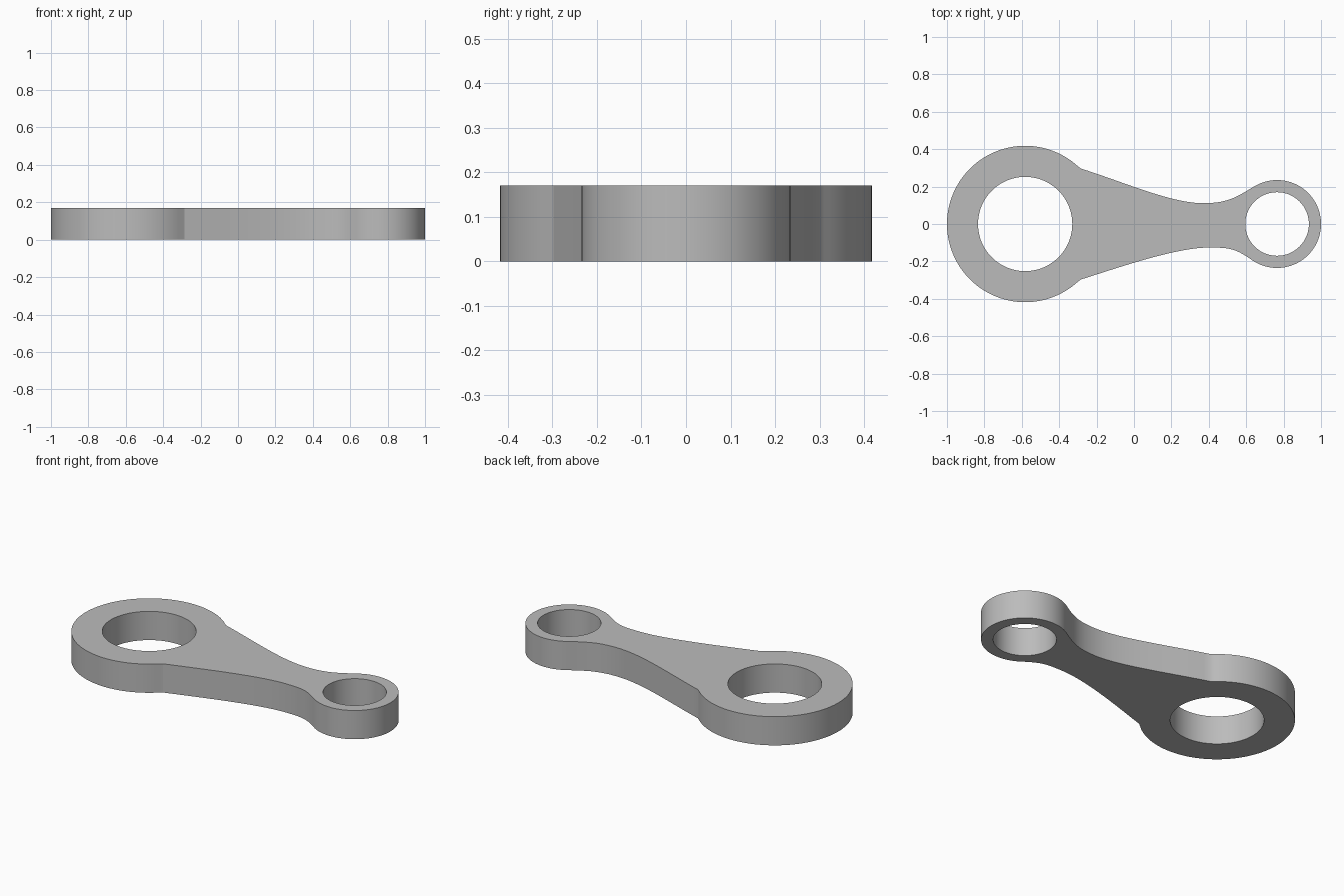
import bpy, bmesh
from math import radians, cos, sin
from mathutils import Vector
from mathutils.geometry import interpolate_bezier

cube = bpy.data.objects.get("Cube")
if cube:
    bpy.data.objects.remove(cube, do_unlink=True)

THICK = 0.17
BIG, BIG_R, BIG_HOLE = Vector((-0.582, 0)), 0.418, 0.252
SMALL, SMALL_R, SMALL_HOLE = Vector((0.765, 0)), 0.235, 0.17


def arc(center, radius, start, end, count):
    """Points on a circle from start to end, in degrees."""
    angles = [radians(start + (end - start) * i / count) for i in range(count + 1)]
    return [center + Vector((cos(a), sin(a))) * radius for a in angles]


def flank(side, neck, join, sweep):
    """Curved edge of the arm, from the big ring through the neck to the small ring."""
    corner = BIG + Vector((0.297, 0.297 * side))
    neck = Vector((neck[0], neck[1] * side))
    join_dir = Vector((cos(radians(join)), sin(radians(join)) * side))
    end = SMALL + join_dir * SMALL_R
    tangent = Vector((-join_dir.y, join_dir.x)) * side
    first = interpolate_bezier(corner, corner + Vector((0.235, -0.075 * side)),
                               neck - Vector((0.17, 0)), neck, 20)
    second = interpolate_bezier(neck, neck + Vector((sweep, 0)),
                                end + tangent * 0.11, end, 16)
    return [p.to_2d() for p in first + second[1:]]


# Outline, running counter-clockwise from the small ring
upper = flank(1, (0.37, 0.111), 121, 0.13)
lower = flank(-1, (0.40, 0.126), 125, 0.11)
outline = (arc(SMALL, SMALL_R, -125, 121, 64)[1:] + upper[::-1][1:]
           + arc(BIG, BIG_R, 45, 315, 96)[1:-1] + lower)
holes = [arc(BIG, BIG_HOLE, 0, 360, 96)[:-1],
         arc(SMALL, SMALL_HOLE, 0, 360, 72)[:-1]]

# Flat plate with both bores, then extruded upward
bm = bmesh.new()
edges = []
for loop in [outline] + holes:
    verts = [bm.verts.new((p.x, p.y, 0)) for p in loop]
    edges += [bm.edges.new((v, verts[i - 1])) for i, v in enumerate(verts)]
bmesh.ops.triangle_fill(bm, edges=edges, use_beauty=True, use_dissolve=False)
extruded = bmesh.ops.extrude_face_region(bm, geom=bm.faces[:], use_keep_orig=True)
top = [g for g in extruded["geom"] if isinstance(g, bmesh.types.BMVert)]
bmesh.ops.translate(bm, verts=top, vec=(0, 0, THICK))
bmesh.ops.recalc_face_normals(bm, faces=bm.faces[:])

mesh = bpy.data.meshes.new("connecting_arm")
bm.to_mesh(mesh)
bm.free()
arm = bpy.data.objects.new("connecting_arm", mesh)
bpy.context.collection.objects.link(arm)

# Plain grey metal
grey = bpy.data.materials.new("metal_grey")
grey.use_nodes = True
colour = (0.5, 0.5, 0.5, 1)
grey.diffuse_color = colour
grey.node_tree.nodes["Principled BSDF"].inputs["Base Color"].default_value = colour
mesh.materials.append(grey)

bpy.ops.object.select_all(action="DESELECT")
arm.select_set(True)
bpy.context.view_layer.objects.active = arm
bpy.ops.object.shade_smooth_by_angle(angle=radians(20))
